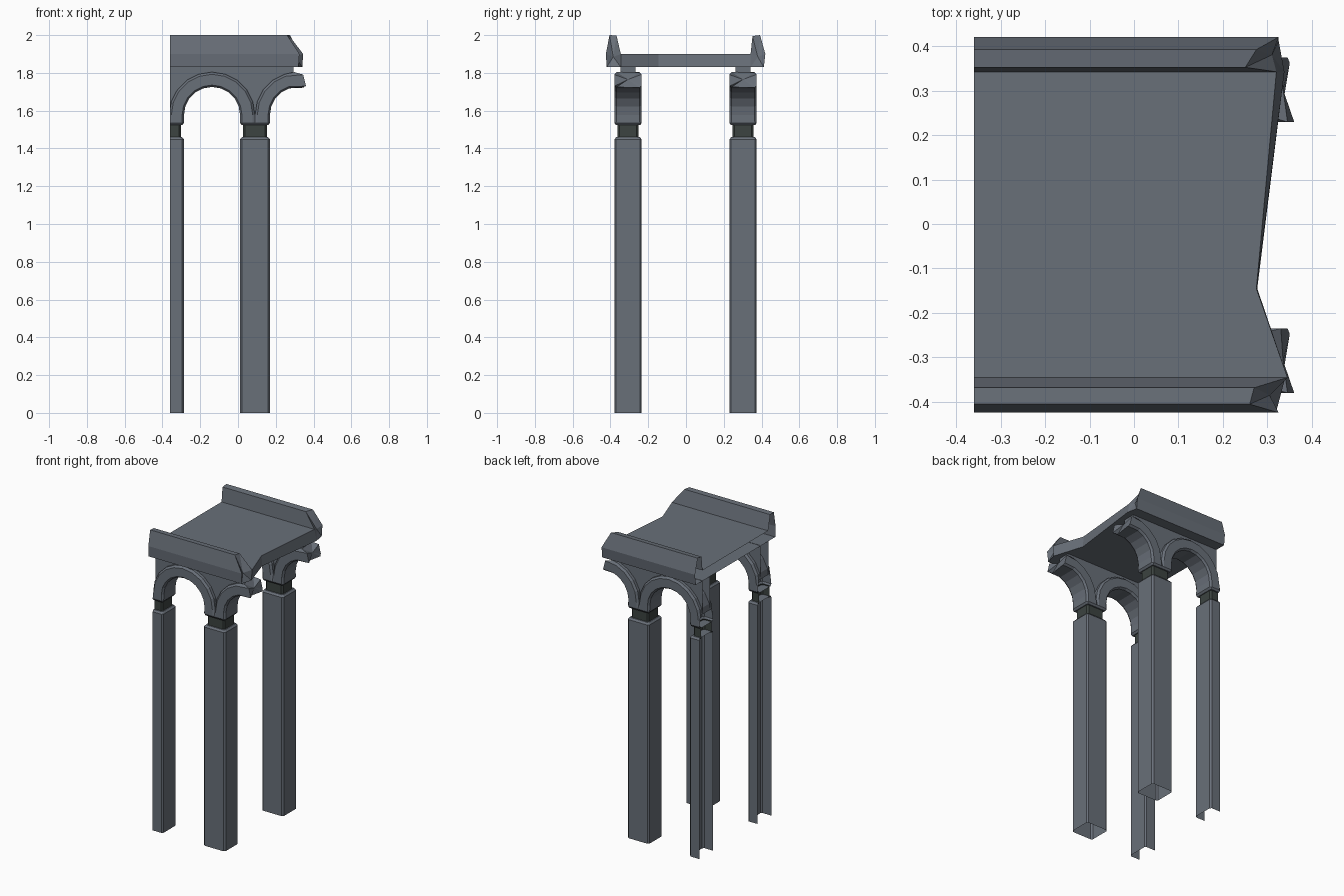
import bpy, bmesh
from math import sin, cos, pi, sqrt

if "Cube" in bpy.data.objects:
    bpy.data.objects.remove(bpy.data.objects["Cube"])

CUT = -0.36                    # plane where the segment joins its neighbour
ROWS = {"front": -0.307, "back": 0.302}
RI, RO, CZ = 0.1485, 0.2275, 1.577   # arch radii and springing height


def material(name, rgb):
    m = bpy.data.materials.new(name)
    m.diffuse_color = (*rgb, 1)
    m.use_nodes = True
    m.node_tree.nodes["Principled BSDF"].inputs["Base Color"].default_value = m.diffuse_color
    return m


STONE = material("slate_stone", (0.14, 0.16, 0.19))
DARK = material("dark_stone", (0.045, 0.057, 0.052))


def loft(name, sections, start=False, end=False, mat=STONE, caps=(), poke=None):
    """Skin equal-length closed sections, cap on request, trim open at CUT."""
    bm = bmesh.new()
    rings = [[bm.verts.new(p) for p in s] for s in sections]
    n = len(rings[0])
    for a, b in zip(rings, rings[1:]):
        for i in range(n):
            j = (i + 1) % n
            bm.faces.new((a[i], a[j], b[j], b[i]))
    if start:
        bm.faces.new(rings[0])
    if end:
        bm.faces.new(rings[-1])
    for idx in caps:
        bm.faces.new([rings[-1][i] for i in idx])
    # broken ends fan around a recessed point
    for idx, point in (poke or []):
        c = bm.verts.new(point)
        for i, j in zip(idx, idx[1:] + idx[:1]):
            bm.faces.new((rings[-1][i], rings[-1][j], c))
    bmesh.ops.recalc_face_normals(bm, faces=bm.faces[:])
    bmesh.ops.bisect_plane(bm, geom=bm.verts[:] + bm.edges[:] + bm.faces[:], dist=1e-5,
                           plane_co=(CUT, 0, 0), plane_no=(1, 0, 0), clear_inner=True)
    me = bpy.data.meshes.new(name)
    bm.to_mesh(me)
    bm.free()
    me.materials.append(mat)
    ob = bpy.data.objects.new(name, me)
    bpy.context.collection.objects.link(ob)
    return ob


def octagon(cx, cy, hx, hy, z, c=0.01):
    pts = [(-hx + c, -hy), (hx - c, -hy), (hx, -hy + c), (hx, hy - c),
           (hx - c, hy), (-hx + c, hy), (-hx, hy - c), (-hx, -hy + c)]
    return [(cx + x, cy + y, z) for x, y in pts]


# ring cross-section as (radius, y), chamfered on all edges
RING = [(RI, -.06), (RI + .01, -.0725), (RO - .012, -.0725), (RO, -.06),
        (RO, .06), (RO - .012, .0725), (RI + .01, .0725), (RI, .06)]
FOOT = [(RI, -.0625), (RI + .01, -.0725), (RO - .012, -.0725), (RO, -.0725),
        (RO, .0725), (RO - .012, .0725), (RI + .01, .0725), (RI, .0625)]
SOLE = [(max(r, RI + .01), y * .88) for r, y in FOOT]


def ring_at(cx, cy, a):
    return [(cx + r * cos(a), cy + y, CZ + r * sin(a)) for r, y in RING]


def leg(cx, cy, side, sec, z):
    return [(cx + side * r, cy + y, z) for r, y in sec]


def wall_at(cx, cy, a):
    x, z = cx + RO * cos(a), CZ + RO * sin(a)
    return [(x, cy - .04, z), (x, cy - .04, 1.832), (x, cy + .04, 1.832), (x, cy + .04, z)]


for row, cy in ROWS.items():
    # columns and dark necks; the left one is cut in half
    for side, cx in (("left", -0.365), ("right", 0.09)):
        loft(f"{row}_{side}_column",
             [octagon(cx, cy, .079, .0725, 0), octagon(cx, cy, .079, .0725, 1.448),
              octagon(cx, cy, .069, .0625, 1.46)], end=True)
        loft(f"{row}_{side}_neck",
             [octagon(cx, cy, .063, .055, 1.45), octagon(cx, cy, .063, .055, 1.53)], mat=DARK)

    # whole arch
    cx = -0.1375
    angles = [pi - pi * i / 10 for i in range(11)]
    loft(f"{row}_arch",
         [leg(cx, cy, -1, SOLE, 1.523), leg(cx, cy, -1, FOOT, 1.535), *[ring_at(cx, cy, a) for a in angles],
          leg(cx, cy, 1, FOOT, 1.535), leg(cx, cy, 1, SOLE, 1.523)], start=True, end=True)
    loft(f"{row}_spandrel", [wall_at(cx, cy, a) for a in angles])

    # broken arch with a ragged end
    cx = 0.3175
    ends = [.33, .36, .345, .30, .285, .33, .345, .35]
    ragged = [(x, cy + y, CZ + sqrt(r * r - (x - cx) ** 2)) for x, (r, y) in zip(ends, RING)]
    loft(f"{row}_broken_arch",
         [leg(cx, cy, -1, SOLE, 1.523), leg(cx, cy, -1, FOOT, 1.535),
          *[ring_at(cx, cy, a) for a in angles[:5]], ragged],
         start=True, poke=[(list(range(8)), (.335, cy, 1.765))])
    loft(f"{row}_broken_spandrel", [wall_at(cx, cy, a) for a in angles[:5]] +
         [wall_at(cx, cy, 1.68)], end=True)

# deck and parapets: profile points (y, z, x of the broken end)
PROFILE = [(-.42, 1.83, .32), (-.424, 1.9, .325), (-.405, 2.0, .26), (-.368, 1.998, .27),
           (-.345, 1.9, .345), (-.145, 1.9, .275), (.342, 1.9, .32), (.352, 1.995, .25),
           (.392, 2.0, .275), (.42, 1.9, .325), (.412, 1.83, .325), (.342, 1.83, .338),
           (-.145, 1.83, .277), (-.345, 1.83, .34)]
loft("deck_with_parapets",
     [[(CUT, y, z) for y, z, x in PROFILE], [(x, y, z) for y, z, x in PROFILE]],
     caps=[(4, 5, 12, 13), (5, 6, 11, 12)],
     poke=[([0, 1, 2, 3, 4, 13], (.305, -.385, 1.885)),
           ([6, 7, 8, 9, 10, 11], (.31, .38, 1.885))])
